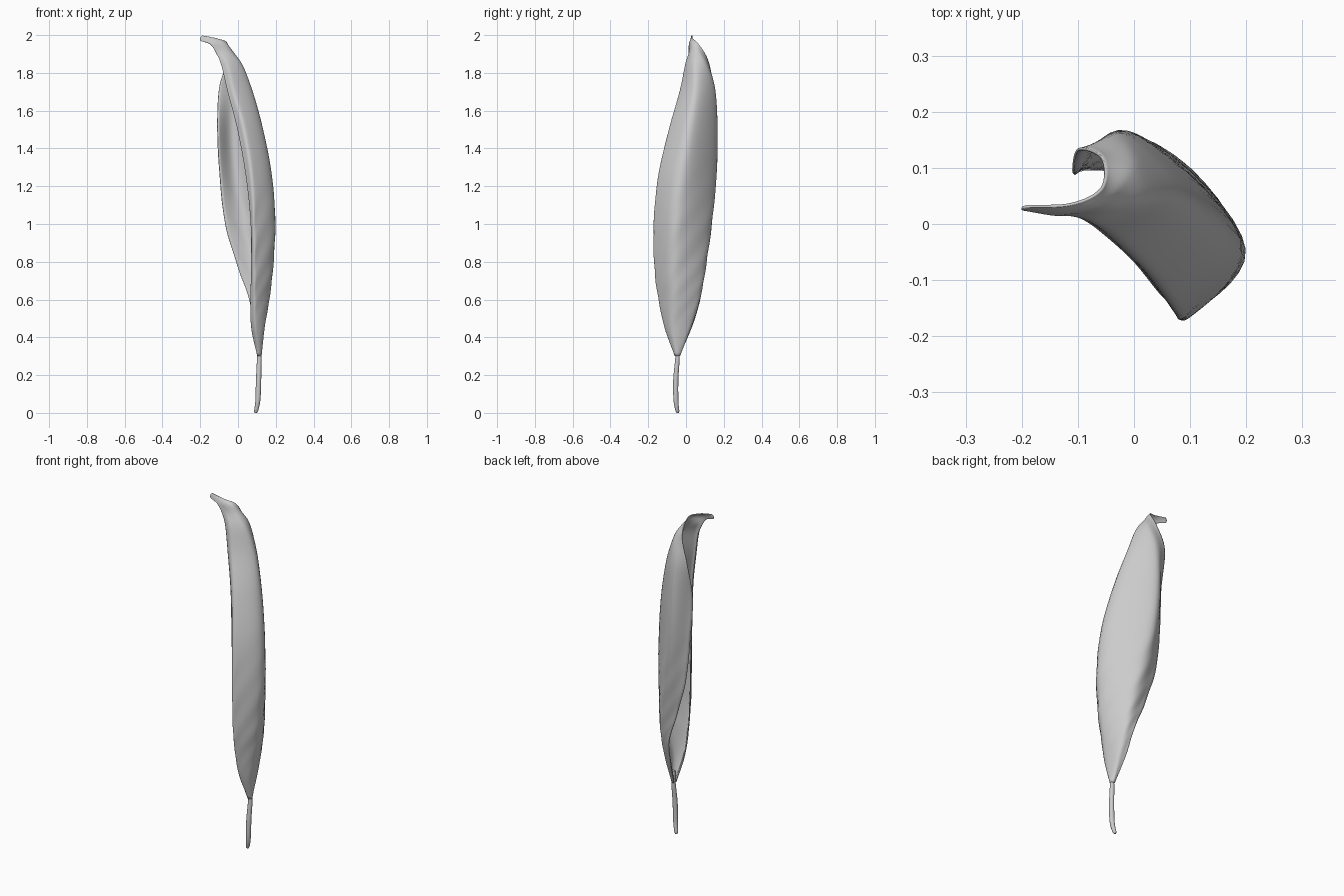
import bpy, math
from mathutils import Vector

if "Cube" in bpy.data.objects:
    bpy.data.objects.remove(bpy.data.objects["Cube"])


def spline(pts, n):
    """Resample points with a Catmull-Rom curve, n steps per span."""
    p = [2 * pts[0] - pts[1]] + pts + [2 * pts[-1] - pts[-2]]
    out = []
    for i in range(1, len(p) - 2):
        a, b, c, d = p[i - 1:i + 3]
        for k in range(n):
            t = k / n
            out.append(0.5 * (2 * b + (c - a) * t + (2 * a - 5 * b + 4 * c - d) * t * t
                              + (3 * b - a - 3 * c + d) * t ** 3))
    return out + [pts[-1].copy()]


def smooth(obj, angle):
    bpy.ops.object.select_all(action='DESELECT')
    obj.select_set(True)
    bpy.context.view_layer.objects.active = obj
    bpy.ops.object.shade_smooth_by_angle(angle=math.radians(angle))


# Curled blade sections in hundredths: z at near rim, z at far rim,
# then xy of near rim, near bulge, right side, back, far rim
sections = [
    (30, 30, 10.2, -5.6, 11.5, -5.9, 12.5, -4.6, 11.5, -3.2, 10.3, -3.6),
    (45, 45, 7, -9, 9.5, -11.3, 14, -7, 12.3, 1.5, 8, 3),
    (60, 60, 6.6, -12.3, 9.5, -14.3, 16.6, -6, 12, 6, 6, 7.5),
    (76, 76, 6.9, -14, 9.5, -16.3, 18.5, -6, 10.5, 9.3, 0.3, 9),
    (100, 100, 6.7, -14.6, 9.5, -16.6, 19.8, -4.5, 6, 13, -6.8, 10),
    (125, 125, 4.2, -12, 8.5, -14.3, 18, -1.5, 1, 15.8, -9.7, 9.8),
    (150, 150, -0.3, -6.5, 4.5, -8.7, 13.3, 2.5, -1.5, 16.6, -11, 9.3),
    (170, 172, -5.5, -1.8, -1, -3, 7.5, 5, -1, 15, -10, 13.5),
    (184, 186, -8.8, 0.6, -4.8, -0.3, 1.6, 4, 0, 10, -5.7, 12),
    (190, 195.5, -11.3, 1.4, -9, 1.6, -6.5, 2.4, -5, 4, -5.5, 6.5),
    (195, 198.2, -14.5, 1.5, -13.5, 1.7, -12.5, 2, -11.5, 2.6, -11, 3.4),
    (197, 199.8, -19.8, 2.4, -20, 2.5, -20, 2.6, -19.7, 2.7, -19, 2.9),
]
rows = []
for s in sections:
    pts = [Vector((s[2 + 2 * i], s[3 + 2 * i], s[0] + (s[1] - s[0]) * i / 4)) / 100
           for i in range(5)]
    rows.append(spline(pts, 8))
cols = [spline([r[j] for r in rows], 8) for j in range(len(rows[0]))]
nu, nv = len(cols), len(cols[0])

# Faint diagonal wrinkles, strongest in the lower half
verts = []
for j in range(nu):
    for k in range(nv):
        p = cols[j][k]
        axis = (cols[nu // 2][k] + cols[0][k] + cols[-1][k]) / 3
        out = Vector((p.x - axis.x, p.y - axis.y, 0))
        fade = math.exp(-((p.z - 0.85) / 0.3) ** 2)
        amp = 0.0015 * fade * math.sin(j * 1.1 - k * 0.9)
        verts.append(p + out.normalized() * amp)
faces = [(j * nv + k, (j + 1) * nv + k, (j + 1) * nv + k + 1, j * nv + k + 1)
         for j in range(nu - 1) for k in range(nv - 1)]
mesh = bpy.data.meshes.new("leaf_blade")
mesh.from_pydata(verts, [], faces)
blade = bpy.data.objects.new("leaf_blade", mesh)
bpy.context.collection.objects.link(blade)
smooth(blade, 50)
sol = blade.modifiers.new("thickness", 'SOLIDIFY')
sol.thickness = 0.005
sol.offset = -1

# Stem: tapered tube with closed ends
path = spline([Vector(p) for p in [(0.094, -0.044, 0.005), (0.105, -0.053, 0.07),
                                   (0.109, -0.054, 0.18), (0.113, -0.045, 0.3),
                                   (0.115, -0.048, 0.37)]], 6)
sides = 14
sv = []
for i, p in enumerate(path):
    t = i / (len(path) - 1)
    r = 0.006 if i == 0 else 0.010 + 0.004 * math.sin(math.pi * min(1, t * 1.15))
    sv += [p + Vector((math.cos(2 * math.pi * a / sides) * r,
                       math.sin(2 * math.pi * a / sides) * r, 0)) for a in range(sides)]
sf = [(i * sides + a, i * sides + (a + 1) % sides,
       (i + 1) * sides + (a + 1) % sides, (i + 1) * sides + a)
      for i in range(len(path) - 1) for a in range(sides)]
sf += [tuple(reversed(range(sides))), tuple(range(len(sv) - sides, len(sv)))]
sm = bpy.data.meshes.new("stem")
sm.from_pydata(sv, [], sf)
stem = bpy.data.objects.new("stem", sm)
bpy.context.collection.objects.link(stem)
stem.location.z = -0.005
smooth(stem, 50)
